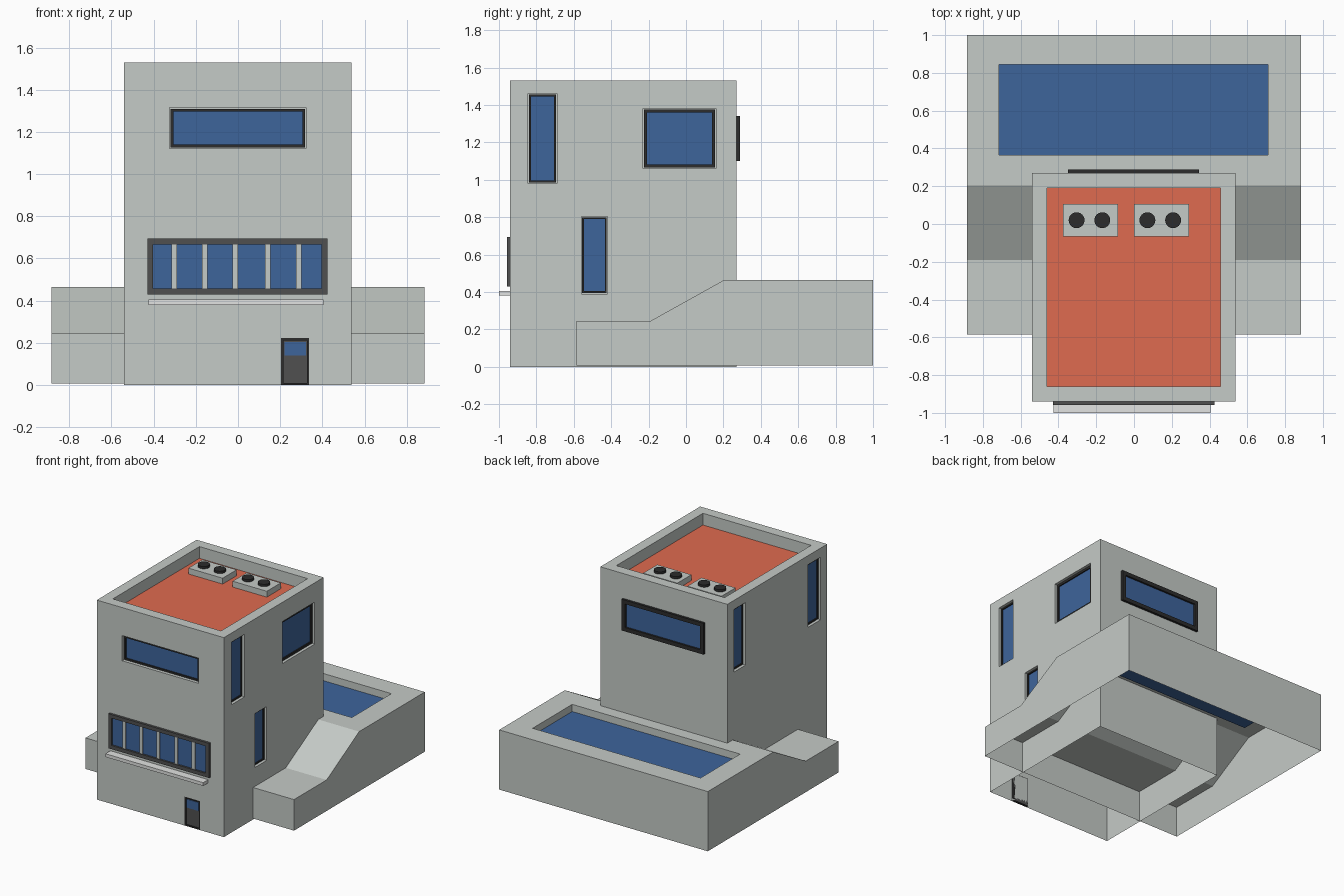
import bpy, bmesh, math

if "Cube" in bpy.data.objects:
    bpy.data.objects.remove(bpy.data.objects["Cube"])

def material(name, rgb):
    m = bpy.data.materials.new(name)
    m.diffuse_color = (*rgb, 1)
    m.use_nodes = True
    m.node_tree.nodes["Principled BSDF"].inputs["Base Color"].default_value = m.diffuse_color
    return m

WALL = material("wall grey", (.56, .595, .57))
LEDGE = material("ledge pale grey", (.76, .77, .76))
RED = material("roof red", (.74, .145, .08))
BLUE = material("glass blue", (.048, .128, .33))
DARK = material("frame black", (.025, .025, .025))
FRAME = material("frame dark grey", (.08, .08, .08))

def finish(name, bm, *mats):
    bmesh.ops.recalc_face_normals(bm, faces=bm.faces)
    me = bpy.data.meshes.new(name)
    bm.to_mesh(me)
    bm.free()
    for m in mats:
        me.materials.append(m)
    ob = bpy.data.objects.new(name, me)
    bpy.context.collection.objects.link(ob)
    return ob

def add_box(bm, a, b):
    lo = [min(p, q) for p, q in zip(a, b)]
    hi = [max(p, q) for p, q in zip(a, b)]
    vs = bmesh.ops.create_cube(bm, size=1)["verts"]
    for v in vs:
        v.co = [l + (h - l) * (c + .5) for l, h, c in zip(lo, hi, v.co)]

def boxes(name, mat, pairs):
    bm = bmesh.new()
    for a, b in pairs:
        add_box(bm, a, b)
    return finish(name, bm, mat)

def carve(ob, cuts, floor_z, mat_floor, bottom_z):
    """Cut boxes out, open the underside and colour the recessed floor."""
    cutter = boxes("cutter", WALL, cuts)
    mod = ob.modifiers.new("cut", 'BOOLEAN')
    mod.operation, mod.solver, mod.object = 'DIFFERENCE', 'EXACT', cutter
    dg = bpy.context.evaluated_depsgraph_get()
    me = bpy.data.meshes.new_from_object(ob.evaluated_get(dg))
    ob.modifiers.clear()
    me.materials.clear()
    me.materials.append(WALL)
    me.materials.append(mat_floor)
    bm = bmesh.new()
    bm.from_mesh(me)
    under = [f for f in bm.faces if f.normal.z < -.9
             and f.calc_center_median().z < bottom_z + .001]
    bmesh.ops.delete(bm, geom=under, context='FACES')
    for f in bm.faces:
        c = f.calc_center_median()
        f.material_index = int(f.normal.z > .9 and abs(c.z - floor_z) < .001)
    bm.to_mesh(me)
    bm.free()
    ob.data = me
    bpy.data.objects.remove(cutter)

# Tower limits
X0, X1, Y0, Y1, TOP, ROOF = -.54, .538, -.94, .27, 1.53, 1.44

def on(side, u, v, d):
    """Point on a tower wall: u along, v up, d outwards."""
    return {"front": (u, Y0 - d, v), "back": (u, Y1 + d, v),
            "right": (X1 + d, u, v), "left": (X0 - d, u, v)}[side]

def plate(name, mat, side, u0, u1, v0, v1, d0, d1):
    return boxes(name, mat, [(on(side, u0, v0, d0), on(side, u1, v1, d1))])

def window(name, side, u0, u1, v0, v1, w, d0, d1, mat, glass=True):
    bars = [(u0, u1, v0, v0 + w), (u0, u1, v1 - w, v1),
            (u0, u0 + w, v0 + w, v1 - w), (u1 - w, u1, v0 + w, v1 - w)]
    boxes(name + "_frame", mat,
          [(on(side, a, c, d0), on(side, b, d, d1)) for a, b, c, d in bars])
    if glass:
        plate(name + "_glass", BLUE, side, u0 + w, u1 - w, v0 + w, v1 - w, d0, d0 + .004)

# Recessed windows: name, side, u0, u1, v0, v1, frame width
RECESSED = [
    ("front_upper_window", "front", -.325, .323, 1.122, 1.315, .013),
    ("right_tall_window", "right", -.845, -.69, .98, 1.46, .01),
    ("right_square_window", "right", -.23, .16, 1.06, 1.382, .017),
    ("right_low_window", "right", -.56, -.42, .39, .803, .009),
    ("left_front_window", "left", -.86, -.71, .98, 1.46, .01),
    ("left_back_window", "left", .05, .19, .98, 1.46, .01),
]
DEEP, GAP = .03, .005
DOOR = (.205, .337, 0, .222)

# Tower with parapet, red roof, window pockets and door recess
tower = boxes("tower", WALL, [((X0, Y0, 0), (X1, Y1, TOP))])
cuts = [((X0 + .08, Y0 + .08, ROOF), (X1 - .08, Y1 - .08, TOP + .2))]
cuts += [(on(s, a, c, -DEEP), on(s, b, d, .05)) for n, s, a, b, c, d, w in RECESSED]
cuts.append((on("front", DOOR[0], -.05, -.02), on("front", DOOR[1], DOOR[3], .05)))
carve(tower, cuts, ROOF, RED, 0)
for n, s, a, b, c, d, w in RECESSED:
    window(n, s, a + GAP, b - GAP, c + GAP, d - GAP, w, -DEEP + .001, -.016, DARK)

# Stepped base: side profile swept across, hollow below, with a pool
bm = bmesh.new()
LOW = .007
profile = [(-.585, LOW), (1, LOW), (1, .465), (.205, .465), (-.19, .245), (-.585, .245)]
face = bm.faces.new([bm.verts.new((-.885, y, z)) for y, z in profile])
ext = bmesh.ops.extrude_face_region(bm, geom=[face])["geom"]
for v in ext:
    if isinstance(v, bmesh.types.BMVert):
        v.co.x = .885
base = finish("base", bm, WALL)
carve(base, [((-.715, .365, .41), (.71, .845, .6))], .41, BLUE, LOW)

# Projecting windows
window("back_window", "back", -.35, .345, 1.10, 1.34, .03, 0, .018, DARK)
window("front_lower_window", "front", -.43, .425, .43, .695, .028, 0, .018, FRAME)
boxes("window_mullions", WALL,
      [(on("front", x - .013, .458, .003), on("front", x + .013, .667, .012))
       for x in (-.302, -.157, -.012, .14, .287)])
boxes("window_ledge", LEDGE, [((-.425, Y0, .38), (.405, -1, .405))])

# Door with a small pane
window("door", "front", *DOOR, .01, -.02, 0, DARK, glass=False)
plate("door_panel", FRAME, "front", .215, .327, 0, .212, -.02, -.008)
plate("door_pane", BLUE, "front", .22, .322, .14, .205, -.008, -.004)

# Rooftop units with fans
for i, x in enumerate((-.375, 0)):
    boxes(f"roof_unit_{i + 1}", WALL, [((x, -.065, ROOF), (x + .29, .105, ROOF + .045))])
    bm = bmesh.new()
    for dx in (.071, .207):
        g = bmesh.ops.create_cone(bm, cap_ends=True, segments=24, radius1=.042,
                                  radius2=.042, depth=.018)["verts"]
        bmesh.ops.translate(bm, verts=g, vec=(x + dx, .02, ROOF + .054))
    finish(f"roof_fans_{i + 1}", bm, DARK)
